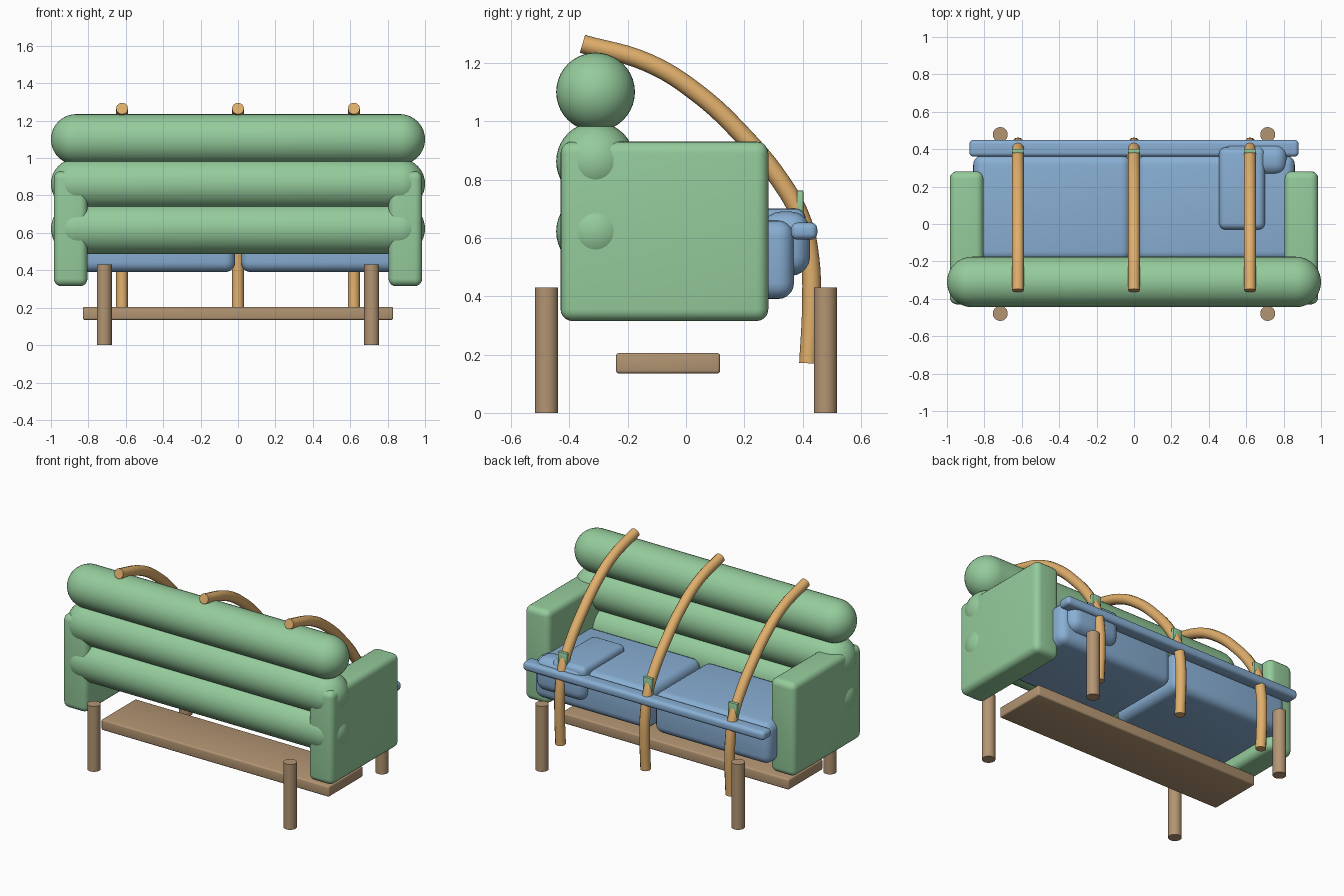
import bpy, bmesh, math
from mathutils import Matrix, Vector

if "Cube" in bpy.data.objects:
    bpy.data.objects.remove(bpy.data.objects["Cube"])


def material(name, rgb):
    m = bpy.data.materials.new(name)
    m.diffuse_color = (*rgb, 1)
    m.use_nodes = True
    m.node_tree.nodes["Principled BSDF"].inputs["Base Color"].default_value = m.diffuse_color
    return m


GREEN = material("green_fabric", (0.30, 0.60, 0.33))
BLUE = material("blue_fabric", (0.25, 0.43, 0.66))
WOOD = material("brown_wood", (0.45, 0.30, 0.17))
CANE = material("light_cane", (0.75, 0.43, 0.15))


def finish(name, bm, mat):
    bmesh.ops.recalc_face_normals(bm, faces=bm.faces)
    me = bpy.data.meshes.new(name)
    bm.to_mesh(me)
    bm.free()
    me.materials.append(mat)
    ob = bpy.data.objects.new(name, me)
    bpy.context.collection.objects.link(ob)
    bpy.ops.object.select_all(action='DESELECT')
    bpy.context.view_layer.objects.active = ob
    ob.select_set(True)
    bpy.ops.object.shade_smooth_by_angle(angle=math.radians(40))
    return ob


def box(name, lo, hi, mat, bevel=0.0, seg=5):
    lo, hi = Vector(lo), Vector(hi)
    bm = bmesh.new()
    bmesh.ops.create_cube(bm, size=1, matrix=Matrix.Translation((lo + hi) / 2)
                          @ Matrix.Diagonal((*(hi - lo), 1)))
    if bevel:
        bmesh.ops.bevel(bm, geom=bm.edges[:], offset=bevel, segments=seg,
                        profile=0.5, affect='EDGES')
    return finish(name, bm, mat)


def capsule(name, y, z, half, r, mat, n=40, rings=10):
    # half-circle ended profile spun around the x axis
    bm = bmesh.new()
    c = half - r
    prof = [(s * c + r * math.sin(a), r * math.cos(a)) for s, a in
            [(-1, -math.pi / 2 + math.pi / 2 * i / rings) for i in range(rings + 1)] +
            [(1, math.pi / 2 * i / rings) for i in range(rings + 1)]]
    vs = [bm.verts.new((x, y, z + max(q, 0))) for x, q in prof]
    es = [bm.edges.new(p) for p in zip(vs, vs[1:])]
    bmesh.ops.spin(bm, geom=vs + es, cent=(0, y, z), axis=(1, 0, 0),
                   angle=2 * math.pi, steps=n)
    bmesh.ops.remove_doubles(bm, verts=bm.verts[:], dist=1e-4)
    return finish(name, bm, mat)


def strut(name, x, pts, r, mat):
    cu = bpy.data.curves.new(name, 'CURVE')
    cu.dimensions = '3D'
    cu.bevel_depth = r
    cu.bevel_resolution = 4
    cu.use_fill_caps = True
    cu.resolution_u = 6
    sp = cu.splines.new('BEZIER')
    sp.bezier_points.add(len(pts) - 1)
    for bp, (y, z) in zip(sp.bezier_points, pts):
        bp.co = (x, y, z)
        bp.handle_left_type = bp.handle_right_type = 'AUTO'
    cu.materials.append(mat)
    ob = bpy.data.objects.new(name, cu)
    bpy.context.collection.objects.link(ob)


# backrest rolls
for i, z in enumerate((0.622, 0.862, 1.1)):
    capsule(f"back_roll_{i + 1}", -0.31, z, 1.0, 0.135, GREEN)

# arms, seat cushions and legs
for side, s in (("left", -1), ("right", 1)):
    def span(a, b):
        return (min(a * s, b * s), max(a * s, b * s))
    a, b = span(0.805, 0.985)
    box(f"{side}_arm", (a, -0.43, 0.315), (b, 0.282, 0.93), GREEN, 0.04)
    a, b = span(0.015, 0.86)
    box(f"{side}_seat_cushion", (a, -0.2, 0.39), (b, 0.37, 0.66), BLUE, 0.055)
    for end, y in (("front", -0.478), ("rear", 0.478)):
        bm = bmesh.new()
        bmesh.ops.create_cone(bm, cap_ends=True, segments=32, radius1=0.04,
                              radius2=0.04, depth=0.43,
                              matrix=Matrix.Translation((0.715 * s, y, 0.215)))
        finish(f"{side}_{end}_leg", bm, WOOD)

# folded throw lying on the seat and hanging over its edge
box("throw_top", (0.455, -0.03, 0.6), (0.7, 0.41, 0.7), BLUE, 0.035)
box("throw_drop", (0.455, 0.26, 0.47), (0.82, 0.425, 0.69), BLUE, 0.065)

# low shelf and cross rail
box("low_shelf", (-0.83, -0.24, 0.135), (0.83, 0.117, 0.205), WOOD, 0.01, 3)
box("cross_rail", (-0.88, 0.36, 0.594), (0.88, 0.45, 0.652), BLUE, 0.022)

# curved struts with small clips
path = [(-0.355, 1.265), (-0.13, 1.2), (0.04, 1.095), (0.2, 0.945), (0.32, 0.8),
        (0.395, 0.665), (0.425, 0.53), (0.43, 0.38), (0.42, 0.17)]
for name, x in (("left", -0.62), ("middle", 0), ("right", 0.62)):
    strut(f"{name}_strut", x, path, 0.032, CANE)
    box(f"{name}_clip", (x - 0.033, 0.38, 0.67), (x + 0.033, 0.402, 0.762), GREEN, 0.003, 2)
